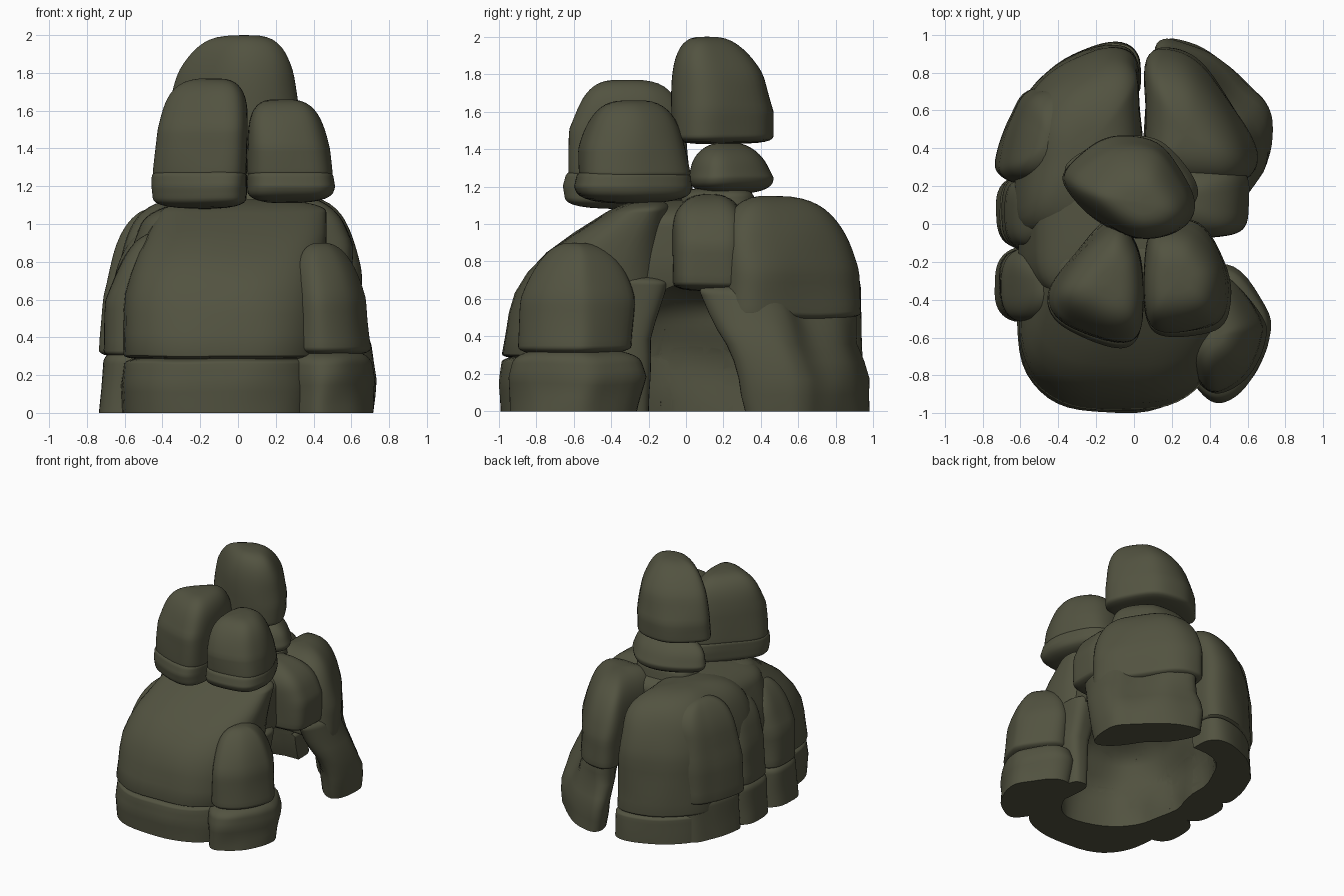
import bpy, bmesh, math
from mathutils import Vector, noise

olive = bpy.data.materials.new("dark olive rock")
olive.diffuse_color = (0.085, 0.086, 0.052, 1)


def footprint(shape, power, n=48):
    """Closed outline scaled to the unit square: smooth curve through points or a superellipse."""
    pts = []
    if shape:
        m, k = len(shape), 6
        P = [Vector(p) for p in shape]
        for i in range(m):
            a, b, c, d = (P[(i + j - 1) % m] for j in range(4))
            for s in range(k):
                t = s / k
                pts.append(0.5 * (2 * b + (c - a) * t + (2 * a - 5 * b + 4 * c - d) * t * t
                                  + (3 * b - a - 3 * c + d) * t ** 3))
    else:
        for i in range(n):
            a = 2 * math.pi * i / n
            c, s = math.cos(a), math.sin(a)
            pts.append(Vector((math.copysign(abs(c) ** (2 / power), c),
                               math.copysign(abs(s) ** (2 / power), s))))
    x0, x1 = min(p.x for p in pts), max(p.x for p in pts)
    y0, y1 = min(p.y for p in pts), max(p.y for p in pts)
    return [Vector(((p.x - x0) / (x1 - x0), (p.y - y0) / (y1 - y0))) for p in pts]


def rock(name, keys, bottom=0.0, top=0.1, shape=None, power=3, dome=2.5, rough=0.012):
    """Loft through (z, x0, x1, y0, y1) sections, rounding the bottom and top edges."""
    outline = footprint(shape, power)
    mid = sum(outline, Vector((0, 0))) / len(outline)
    zb, zt = keys[0][0], keys[-1][0]
    curve = lambda u: max(1 - u ** dome, 0) ** (1 / dome)
    levels = []
    if bottom:
        for i in range(7, 0, -1):
            u = math.sin(i / 7 * math.pi / 2)
            levels.append((zb + bottom * (1 - u), max(curve(u), 0.03)))
    for i in range(8):
        levels.append((zb + bottom + (zt - top - zb - bottom) * i / 7, 1))
    for i in range(1, 13):
        u = math.sin(i / 12 * math.pi / 2)
        levels.append((zt - top + top * u, max(curve(u), 0.03)))
    bm = bmesh.new()
    rings = []
    for z, f in levels:
        i = 0
        while i < len(keys) - 2 and z > keys[i + 1][0]:
            i += 1
        A, B = keys[i], keys[i + 1]
        t = (z - A[0]) / (B[0] - A[0])
        x0, x1, y0, y1 = (a + (b - a) * t for a, b in zip(A[1:], B[1:]))
        ring = []
        for p in outline:
            q = mid + (p - mid) * f
            co = Vector((x0 + (x1 - x0) * q.x, y0 + (y1 - y0) * q.y, z))
            wob = noise.noise_vector(co * 3.5) * rough
            wob.z *= 0.4 if zb < z < zt else 0
            ring.append(bm.verts.new(co + wob))
        rings.append(ring)
    n = len(outline)
    for a, b in zip(rings, rings[1:]):
        for i in range(n):
            bm.faces.new((a[i], a[(i + 1) % n], b[(i + 1) % n], b[i]))
    bm.faces.new(rings[0][::-1])
    bm.faces.new(rings[-1])
    bmesh.ops.recalc_face_normals(bm, faces=bm.faces)
    mesh = bpy.data.meshes.new(name)
    bm.to_mesh(mesh)
    bm.free()
    mesh.materials.append(olive)
    ob = bpy.data.objects.new(name, mesh)
    bpy.context.collection.objects.link(ob)
    return ob


back_shape = [(-0.64, 0), (-0.64, 0.35), (-0.6, 0.64), (-0.42, 0.84), (-0.15, 0.95), (0.02, 0.91),
              (0.05, 0.7), (0.05, 0), (-0.3, -0.1)]
# front mass and its base course
hollow = [
    rock("front_body", [(0.27, -0.61, 0.45, -0.99, -0.05), (0.6, -0.6, 0.45, -0.93, -0.06),
                        (0.8, -0.55, 0.46, -0.81, -0.07), (1.0, -0.45, 0.47, -0.53, -0.07),
                        (1.13, -0.38, 0.47, -0.3, -0.07)], 0.04, 0.07, power=2.7),
    rock("front_base", [(0, -0.61, 0.42, -0.99, 0.0), (0.15, -0.62, 0.42, -1.0, 0.0),
                        (0.31, -0.6, 0.42, -0.98, 0.0)], 0, 0.05, power=2.6),
    # core and back mass
    rock("middle_core", [(0, -0.63, 0.15, -0.45, 0.45), (0.7, -0.61, 0.4, -0.45, 0.45),
                         (1.13, -0.48, 0.4, -0.4, 0.45)], 0, 0.15, power=4),
    rock("back_body", [(0.2, -0.66, 0.05, -0.1, 0.95), (0.7, -0.64, 0.05, -0.1, 0.93),
                       (1.13, -0.55, 0.05, -0.1, 0.8)], 0.04, 0.3, back_shape, dome=3),
    rock("back_base", [(0, -0.64, 0.06, -0.1, 0.96), (0.24, -0.64, 0.06, -0.1, 0.95)], 0, 0.05, back_shape),
]

# left flank stones: y range, upper top height, upper and base reach
flank = [(-0.73, 0.26), (-0.73, 0.38), (-0.67, 0.56), (-0.56, 0.72), (-0.3, 0.74), (-0.28, 0.5), (-0.3, 0.22), (-0.6, 0.2)]
for name, y0, y1, zt, xu, xb, shape in (("left_front", -0.52, -0.12, 0.95, -0.7, -0.735, None),
                                        ("left_middle", -0.14, 0.26, 1.0, -0.69, -0.73, None),
                                        ("left_back", 0.2, 0.74, 1.08, -0.72, -0.7, flank)):
    hollow.append(rock(name + "_stone", [(0.29, xu - 0.01, -0.3, y0, y1), (0.6, xu, -0.3, y0, y1),
                                         (zt, xu + 0.13, -0.3, y0 + 0.02, y1 - 0.04)], 0.04, 0.25, shape))
    hollow.append(rock(name + "_base", [(0, xb, -0.3, y0, y1), (0.35, xb + 0.03, -0.3, y0, y1)], 0, 0.09, shape))

# hollow cave, open to the right
cave = rock("cave_cutter", [(-0.1, -0.46, 0.95, -0.68, 0.78), (0.3, -0.44, 0.95, -0.62, 0.72),
                            (0.68, -0.36, 0.95, -0.4, 0.45)], 0, 0.22,
            shape=[(-0.46, 0), (-0.42, -0.35), (-0.15, -0.65), (0.2, -0.62), (0.38, -0.3), (0.9, -0.22),
                   (0.95, 0.1), (0.9, 0.5), (0.3, 0.72), (0.1, 0.76), (-0.3, 0.62)], rough=0.04)
cave.hide_render = True
for ob in hollow:
    m = ob.modifiers.new("cave", 'BOOLEAN')
    m.operation, m.object, m.solver = 'DIFFERENCE', cave, 'EXACT'
bpy.context.view_layer.update()
deps = bpy.context.evaluated_depsgraph_get()
cut = [bpy.data.meshes.new_from_object(ob.evaluated_get(deps)) for ob in hollow]
for ob, mesh in zip(hollow, cut):
    ob.modifiers.clear()
    ob.data = mesh
bpy.data.objects.remove(cave)

# front right boulder on its base, and the jamb behind it
corner = [(0.31, -0.72), (0.36, -0.88), (0.47, -0.93), (0.64, -0.82), (0.73, -0.62), (0.72, -0.47),
          (0.53, -0.24), (0.38, -0.3)]
rock("front_right_boulder", [(0.3, 0.31, 0.71, -0.9, -0.29), (0.6, 0.31, 0.68, -0.88, -0.28),
                             (0.9, 0.29, 0.6, -0.79, -0.34)], 0.05, 0.33, corner, dome=2.6)
rock("front_right_base", [(0, 0.31, 0.72, -0.94, -0.25), (0.18, 0.3, 0.735, -0.95, -0.21),
                          (0.34, 0.31, 0.7, -0.91, -0.26)], 0, 0.09, corner, rough=0.03)
rock("cave_jamb", [(0, 0.27, 0.43, -0.5, -0.2), (0.4, 0.25, 0.44, -0.5, -0.18),
                   (0.72, 0.2, 0.44, -0.5, -0.08)], 0, 0.05, rough=0.02)

# block bridging the cave, back right boulder and its leaning leg
rock("bridge_block", [(0.64, 0.0, 0.6, -0.07, 0.32), (0.9, 0.0, 0.61, -0.07, 0.32),
                      (1.16, 0.0, 0.5, -0.06, 0.3)], 0.05, 0.2, power=4)
rock("back_right_boulder", [(0.48, 0.05, 0.65, 0.2, 0.93), (0.75, 0.05, 0.65, 0.2, 0.92),
                            (1.15, 0.05, 0.57, 0.18, 0.8)], 0.05, 0.34,
     shape=[(0.06, 0.22), (0.05, 0.6), (0.06, 0.9), (0.18, 0.95), (0.35, 0.87), (0.55, 0.58),
            (0.65, 0.34), (0.56, 0.2), (0.3, 0.18)], dome=2.8)
rock("back_right_leg", [(0, 0.14, 0.73, 0.31, 0.99), (0.2, 0.12, 0.735, 0.28, 0.99),
                        (0.36, 0.1, 0.7, 0.22, 0.92), (0.5, 0.09, 0.65, 0.14, 0.9),
                        (0.7, 0.08, 0.6, 0.03, 0.86)], 0, 0.08,
     shape=[(0.13, 0.88), (0.2, 1.0), (0.4, 0.92), (0.56, 0.76), (0.69, 0.66), (0.73, 0.55),
            (0.69, 0.36), (0.58, 0.33), (0.36, 0.56)], rough=0.035)

# two upper front stones, each on a thin slab
left_shape = [(-0.11, 0.03), (-0.3, -0.13), (-0.45, -0.35), (-0.42, -0.5), (-0.25, -0.6), (-0.06, -0.65),
              (0.03, -0.58), (0.05, -0.35), (0.01, -0.1)]
right_shape = [(0.04, -0.48), (0.14, -0.58), (0.42, -0.54), (0.5, -0.4), (0.48, -0.2), (0.33, 0.01),
               (0.1, 0.01), (0.03, -0.2)]
rock("upper_left_stone", [(1.24, -0.455, 0.05, -0.63, 0.02), (1.5, -0.43, 0.05, -0.63, 0.0),
                          (1.77, -0.36, 0.045, -0.52, -0.06)], 0.04, 0.26, left_shape, dome=3.4)
rock("upper_left_slab", [(1.08, -0.45, 0.045, -0.64, 0.02), (1.2, -0.46, 0.05, -0.66, 0.03),
                         (1.31, -0.455, 0.05, -0.63, 0.02)], 0.06, 0.06, left_shape)
rock("upper_right_stone", [(1.24, 0.05, 0.5, -0.57, 0.03), (1.4, 0.05, 0.48, -0.57, 0.0),
                           (1.66, 0.05, 0.42, -0.5, -0.07)], 0.04, 0.26, right_shape, dome=3.4)
rock("upper_right_slab", [(1.11, 0.05, 0.49, -0.57, 0.02), (1.2, 0.05, 0.51, -0.6, 0.03),
                          (1.31, 0.05, 0.49, -0.57, 0.02)], 0.07, 0.06, right_shape)

# summit stone on its neck
peak = [(-0.4, 0.24), (-0.3, 0.38), (-0.1, 0.48), (0.12, 0.44), (0.29, 0.22), (0.32, 0.06),
        (0.2, -0.05), (-0.02, -0.07), (-0.25, 0.06)]
rock("neck_stone", [(1.16, -0.34, 0.33, 0.02, 0.46), (1.25, -0.37, 0.34, 0.02, 0.47),
                    (1.44, -0.33, 0.28, 0.06, 0.38)], 0.08, 0.14, peak)
rock("neck_foot", [(1.05, -0.25, 0.28, -0.05, 0.38), (1.2, -0.2, 0.25, 0.0, 0.35)], 0, 0.06)
rock("summit_stone", [(1.43, -0.39, 0.32, -0.08, 0.47), (1.6, -0.37, 0.32, -0.08, 0.47),
                      (1.8, -0.32, 0.3, -0.07, 0.41), (2.0, -0.24, 0.26, -0.06, 0.3)],
     0.05, 0.3, peak, dome=3.4)

# smooth shading with crisp rims
bpy.ops.object.select_all(action='DESELECT')
for ob in bpy.context.collection.objects:
    ob.select_set(True)
    bpy.context.view_layer.objects.active = ob
bpy.ops.object.shade_smooth_by_angle(angle=math.radians(40))
